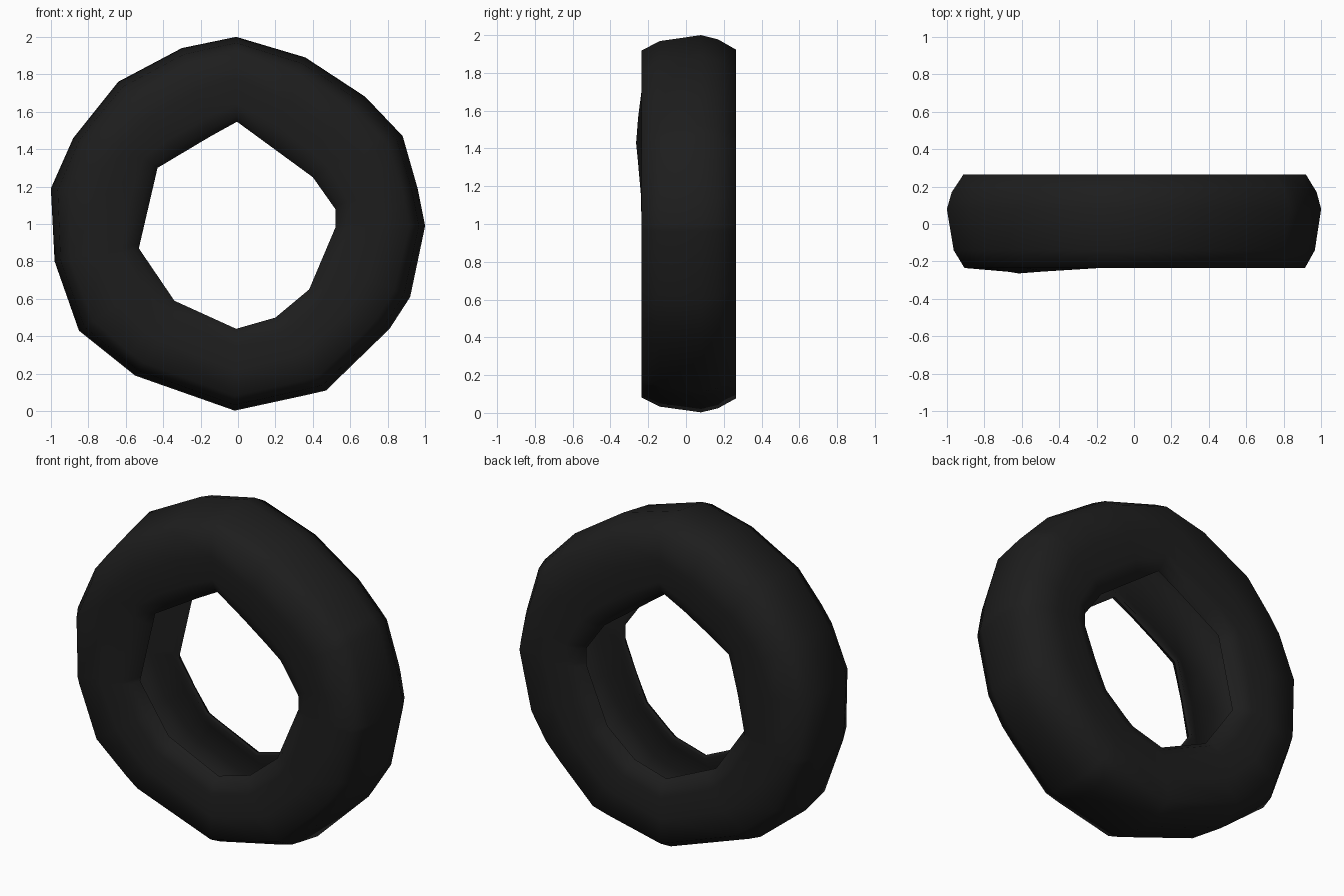
import bpy, bmesh, math
from mathutils import Vector

if "Cube" in bpy.data.objects:
    bpy.data.objects.remove(bpy.data.objects["Cube"])

# Irregular low-poly outlines of the ring seen from the front (x, z)
OUTER = [(1.0, .99), (.96, 1.19), (.88, 1.47), (.68, 1.68), (.36, 1.89), (-.01, 2.0),
         (-.30, 1.94), (-.64, 1.76), (-.88, 1.46), (-1.0, 1.19), (-.98, .80),
         (-.85, .43), (-.55, .19), (-.01, 0), (.47, .11), (.81, .44), (.92, .61)]
INNER = [(.52, .98), (.52, 1.08), (.40, 1.25), (-.01, 1.55), (-.43, 1.30), (-.53, .87),
         (-.34, .59), (-.01, .44), (.20, .50), (.38, .65)]

# Closed cross-section: (fraction from hole edge to tread, y)
SECTION = [(0, -.17), (.07, -.215), (.2, -.235), (.5, -.235), (.82, -.235), (.93, -.14),
           (1, .08), (.95, .17), (.83, .265), (.5, .265), (.2, .265), (.07, .245), (0, .20),
           (.04, .19), (.2, .235), (.5, .24), (.78, .235), (.89, .15), (.93, .07),
           (.87, -.13), (.78, -.205), (.5, -.21), (.2, -.205), (.04, -.16)]


def polar(points):
    return sorted(math.atan2(z - 1, x) % math.tau for x, z in points)


def radius(points, a):
    """Distance from the axis to the outline in direction a."""
    d = Vector((math.cos(a), math.sin(a)))
    best = 0
    for i, p in enumerate(points):
        p0 = Vector((p[0], p[1] - 1))
        q = points[(i + 1) % len(points)]
        e = Vector((q[0], q[1] - 1)) - p0
        den = d.x * e.y - d.y * e.x
        if abs(den) < 1e-9:
            continue
        r = (p0.x * e.y - p0.y * e.x) / den
        s = (p0.x * d.y - p0.y * d.x) / den
        if r > 0 and -1e-4 <= s <= 1.0001:
            best = max(best, r)
    return best


# Merge the corner directions of both outlines, dropping near duplicates
angles = []
for a in sorted(polar(OUTER) + polar(INNER)):
    if not angles or a - angles[-1] > .02:
        angles.append(a)

# Hollow tyre swept around the axis
bm = bmesh.new()
rings = []
for a in angles:
    ri, ro = radius(INNER, a), radius(OUTER, a)
    ring = []
    for i, (t, y) in enumerate(SECTION):
        r = ri + (ro - ri) * t
        if i == 3 or i == 21:  # slight bulge on the front sidewall
            y -= .03 * math.exp(-((a - 2.48) / .3) ** 2)
        ring.append(bm.verts.new((r * math.cos(a), y, 1 + r * math.sin(a))))
    rings.append(ring)
n = len(SECTION)
for k, ring in enumerate(rings):
    nxt = rings[(k + 1) % len(rings)]
    for i in range(n):
        j = (i + 1) % n
        bm.faces.new((ring[i], ring[j], nxt[j], nxt[i]))
bmesh.ops.recalc_face_normals(bm, faces=bm.faces[:])
mesh = bpy.data.meshes.new("tyre")
bm.to_mesh(mesh)
bm.free()

rubber = bpy.data.materials.new("black rubber")
rubber.diffuse_color = (.0125, .0125, .0125, 1)
rubber.use_nodes = True
rubber.node_tree.nodes["Principled BSDF"].inputs["Base Color"].default_value = rubber.diffuse_color
mesh.materials.append(rubber)
tyre = bpy.data.objects.new("tyre", mesh)
bpy.context.collection.objects.link(tyre)
bpy.context.view_layer.objects.active = tyre
tyre.select_set(True)
bpy.ops.object.shade_smooth_by_angle(angle=math.radians(75))
